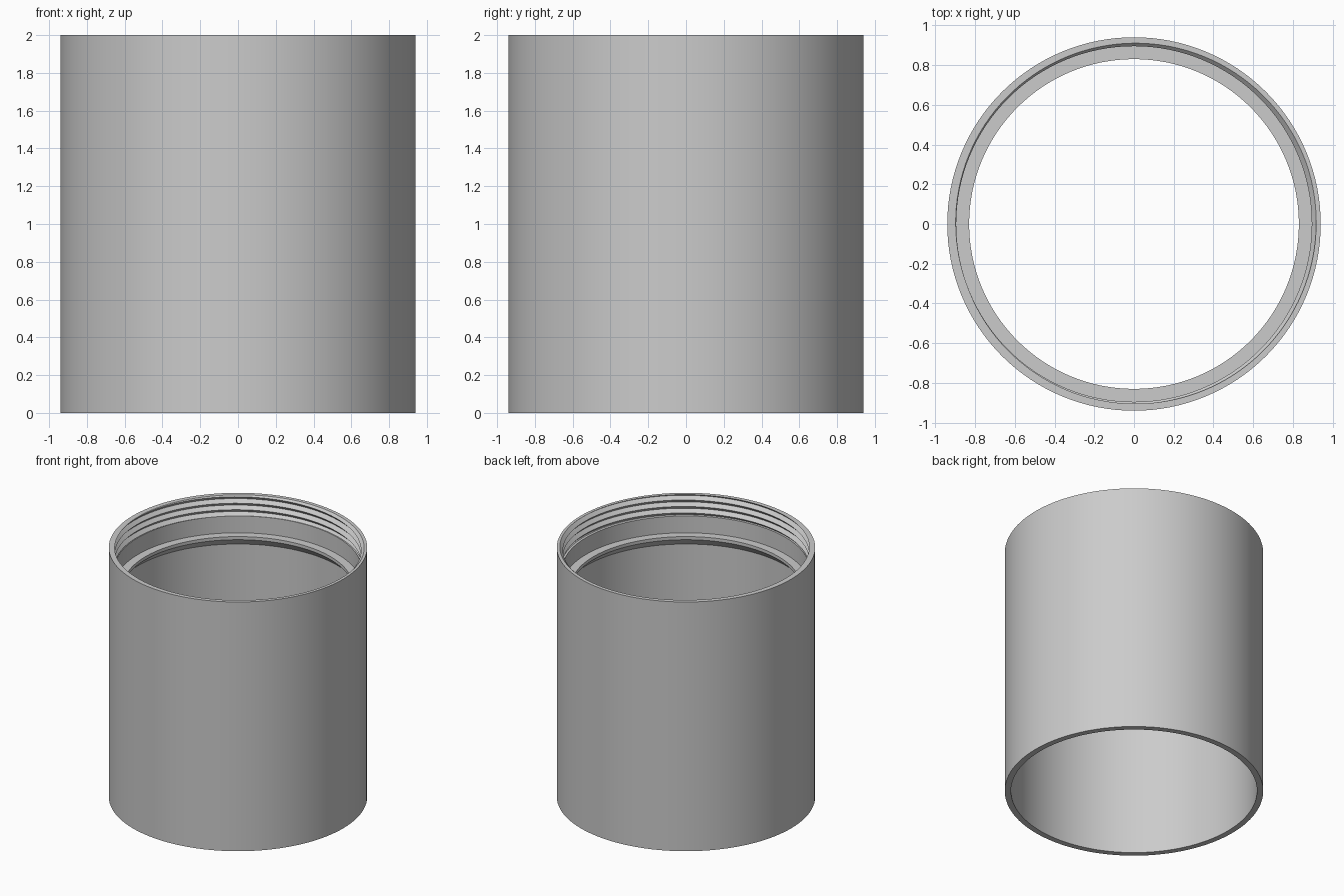
import bpy, bmesh, math

cube = bpy.data.objects.get("Cube")
if cube:
    bpy.data.objects.remove(cube)

SEGMENTS = 128
HEIGHT, OUTER, BORE = 2.0, 0.94, 0.895
PITCH, DEPTH, THREAD_END = 0.052, 0.025, 1.835
START = math.radians(200)      # where the thread crest meets the rim


def thread_radius(z, turn):
    """Triangular thread cut into the bore."""
    phase = ((z - HEIGHT) / PITCH - turn) % 1
    return BORE + DEPTH * (1 - abs(2 * phase - 1))


def section(angle):
    """Closed wall section (radius, height) at one angle."""
    turn = (angle - START) / math.tau
    points = [(OUTER, 0), (OUTER, HEIGHT)]
    # thread crests and roots, from the rim down
    for k in range(3, -10, -1):
        z = HEIGHT + PITCH * (k / 2 + turn)
        z = min(HEIGHT, max(THREAD_END, z))
        points.append((thread_radius(z, turn), z))
    # plain wall, stop ledge with chamfered underside, lower bore
    points += [(BORE, THREAD_END), (BORE, 1.70), (0.83, 1.70),
               (0.83, 1.675), (BORE, 1.61), (BORE, 0)]
    return points


# Sweep the section around the axis
bm = bmesh.new()
columns = []
for i in range(SEGMENTS + 1):
    a = math.tau * i / SEGMENTS
    columns.append([bm.verts.new((r * math.cos(a), r * math.sin(a), z))
                    for r, z in section(a)])
for a, b in zip(columns, columns[1:]):
    for j in range(len(a)):
        n = (j + 1) % len(a)
        bm.faces.new((a[j], b[j], b[n], a[n]))
bmesh.ops.remove_doubles(bm, verts=bm.verts, dist=0.00005)
bmesh.ops.dissolve_degenerate(bm, edges=bm.edges, dist=0.00005)
bmesh.ops.recalc_face_normals(bm, faces=bm.faces)

mesh = bpy.data.meshes.new("threaded_sleeve")
bm.to_mesh(mesh)
bm.free()
sleeve = bpy.data.objects.new("threaded_sleeve", mesh)
bpy.context.collection.objects.link(sleeve)

# Single grey material
grey = bpy.data.materials.new("light_grey")
grey.use_nodes = True
color = (0.6, 0.6, 0.6, 1)
grey.diffuse_color = color
grey.node_tree.nodes["Principled BSDF"].inputs["Base Color"].default_value = color
mesh.materials.append(grey)

# Smooth walls, crisp edges
bpy.ops.object.select_all(action="DESELECT")
sleeve.select_set(True)
bpy.context.view_layer.objects.active = sleeve
bpy.ops.object.shade_smooth_by_angle(angle=math.radians(30))
